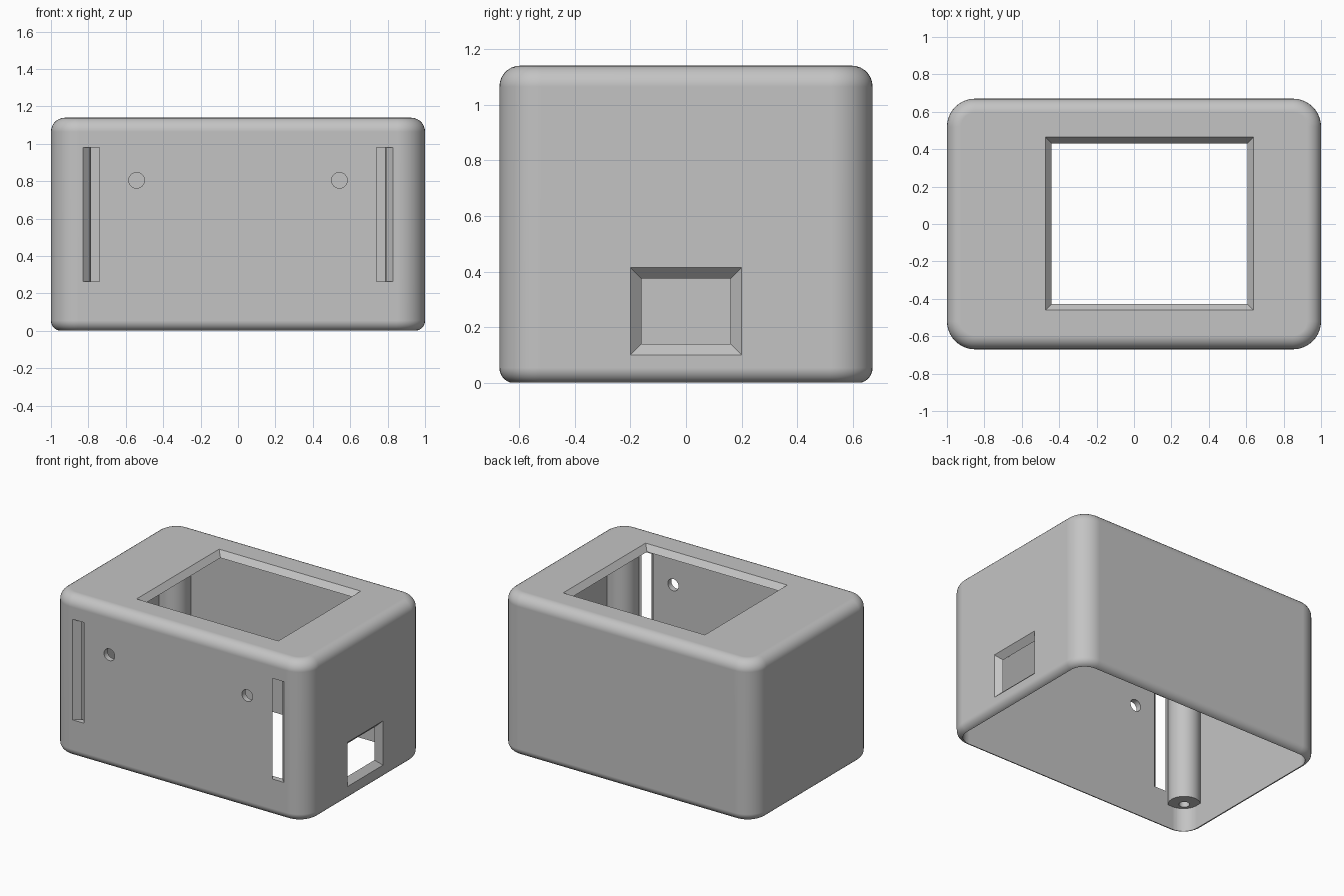
import bpy, bmesh, math
from mathutils import Vector

if "Cube" in bpy.data.objects:
    bpy.data.objects.remove(bpy.data.objects["Cube"], do_unlink=True)

HX, HY, H = 1.0, 0.67, 1.14      # half width, half depth, height
CORNER, WALL = 0.15, 0.04        # corner radius, wall thickness

grey = bpy.data.materials.new("grey plastic")
grey.use_nodes = True
grey.diffuse_color = (0.55, 0.55, 0.55, 1)
grey.node_tree.nodes["Principled BSDF"].inputs["Base Color"].default_value = (0.55, 0.55, 0.55, 1)


def make_object(name, bm):
    bmesh.ops.recalc_face_normals(bm, faces=bm.faces)
    mesh = bpy.data.meshes.new(name)
    bm.to_mesh(mesh)
    bm.free()
    mesh.materials.append(grey)
    ob = bpy.data.objects.new(name, mesh)
    bpy.context.collection.objects.link(ob)
    return ob


def rounded_ring(inset, z, steps=10):
    """Rounded rectangle, inset from the outer footprint."""
    points = []
    for k, (sx, sy) in enumerate([(1, 1), (-1, 1), (-1, -1), (1, -1)]):
        for i in range(steps + 1):
            a = (k + i / steps) * math.pi / 2
            r = CORNER - inset
            points.append((sx * (HX - CORNER) + r * math.cos(a),
                           sy * (HY - CORNER) + r * math.sin(a), z))
    return points


def loft(name, levels):
    """Closed solid through (inset, z) levels."""
    bm = bmesh.new()
    rings = [[bm.verts.new(p) for p in rounded_ring(*lv)] for lv in levels]
    n = len(rings[0])
    for low, high in zip(rings, rings[1:]):
        for i in range(n):
            j = (i + 1) % n
            bm.faces.new((low[i], low[j], high[j], high[i]))
    bm.faces.new(rings[0][::-1])
    bm.faces.new(rings[-1])
    return make_object(name, bm)


def hull(name, points):
    bm = bmesh.new()
    for p in points:
        bm.verts.new(p)
    bmesh.ops.convex_hull(bm, input=bm.verts)
    bmesh.ops.dissolve_limit(bm, angle_limit=0.01, verts=bm.verts, edges=bm.edges)
    return make_object(name, bm)


def rod(name, centre, radius, length, axis="Z", sides=32):
    bm = bmesh.new()
    bmesh.ops.create_cone(bm, cap_ends=True, segments=sides,
                          radius1=radius, radius2=radius, depth=length)
    turn = Vector((0, 0, 1)).rotation_difference(
        Vector((0, 1, 0)) if axis == "Y" else Vector((0, 0, 1)))
    for v in bm.verts:
        v.co = turn @ v.co + Vector(centre)
    return make_object(name, bm)


def boolean(ob, tool, operation="DIFFERENCE"):
    """Apply the boolean and throw the tool away."""
    mod = ob.modifiers.new("cut", "BOOLEAN")
    mod.operation, mod.solver, mod.object = operation, "EXACT", tool
    bpy.context.view_layer.update()
    evaluated = ob.evaluated_get(bpy.context.evaluated_depsgraph_get())
    mesh = bpy.data.meshes.new_from_object(evaluated)
    ob.modifiers.clear()
    ob.data = mesh
    bpy.data.objects.remove(tool, do_unlink=True)


def finish(ob):
    bpy.ops.object.select_all(action="DESELECT")
    ob.select_set(True)
    bpy.context.view_layer.objects.active = ob
    bpy.ops.object.shade_smooth_by_angle(angle=math.radians(30))
    mod = ob.modifiers.new("weighted normals", "WEIGHTED_NORMAL")
    mod.keep_sharp = True


# Outer body with filleted top and bottom edges
def fillet(radius, z_centre, direction, steps=7):
    angles = [i / steps * math.pi / 2 for i in range(steps + 1)]
    return [(radius * (1 - math.cos(a)), z_centre + direction * radius * math.sin(a))
            for a in angles]


BOTTOM_R, TOP_R = 0.055, 0.075
levels = fillet(BOTTOM_R, BOTTOM_R, -1)[::-1] + fillet(TOP_R, H - TOP_R, 1)
shell = loft("enclosure_shell", levels)

# Hollow inside, open at the bottom
boolean(shell, loft("cavity", [(WALL, -0.1), (WALL, H - WALL)]))

# Screen opening in the top, with sloping sides
points = []
for dz in (0.03, -0.06):
    for sx in (-1, 1):
        for sy in (-1, 1):
            points.append((0.083 + sx * (0.557 + 0.85 * dz),
                           0.002 + sy * (0.463 + 0.85 * dz), H + dz))
boolean(shell, hull("screen_cutter", points))

# Connector opening in the left side, with sloping sides
points = []
for dx in (0.03, -0.06):
    for sy in (-1, 1):
        for sz in (-1, 1):
            points.append((HX + dx, sy * (0.2 + dx), 0.258 + sz * (0.157 + dx)))
boolean(shell, hull("connector_cutter", points))

# Slanted strap slots and round holes in the front
for side in (-1, 1):
    points = [(side * (x - d), -HY + d, z)
              for d in (-0.03, 0.06) for x in (0.74, 0.83) for z in (0.265, 0.98)]
    boolean(shell, hull("slot_cutter", points))
    boolean(shell, rod("hole_cutter", (side * 0.542, -HY, 0.805), 0.042, 0.2, "Y"))
finish(shell)

# Corner screw posts, trimmed to the wall and drilled from below
POST_LOW, POST_HIGH = 0.17, H - WALL + 0.01
for x_name, sx in (("left", 1), ("right", -1)):
    for y_name, sy in (("front", -1), ("back", 1)):
        x, y = sx * 0.89, sy * 0.56
        post = rod(f"{y_name}_{x_name}_screw_post",
                   (x, y, (POST_LOW + POST_HIGH) / 2), 0.105, POST_HIGH - POST_LOW)
        boolean(post, loft("post_trim", [(WALL - 0.01, 0), (WALL - 0.01, H)]), "INTERSECT")
        boolean(post, rod("screw_cutter", (x, y, POST_LOW + 0.1), 0.034, 0.6, sides=24))
        finish(post)
